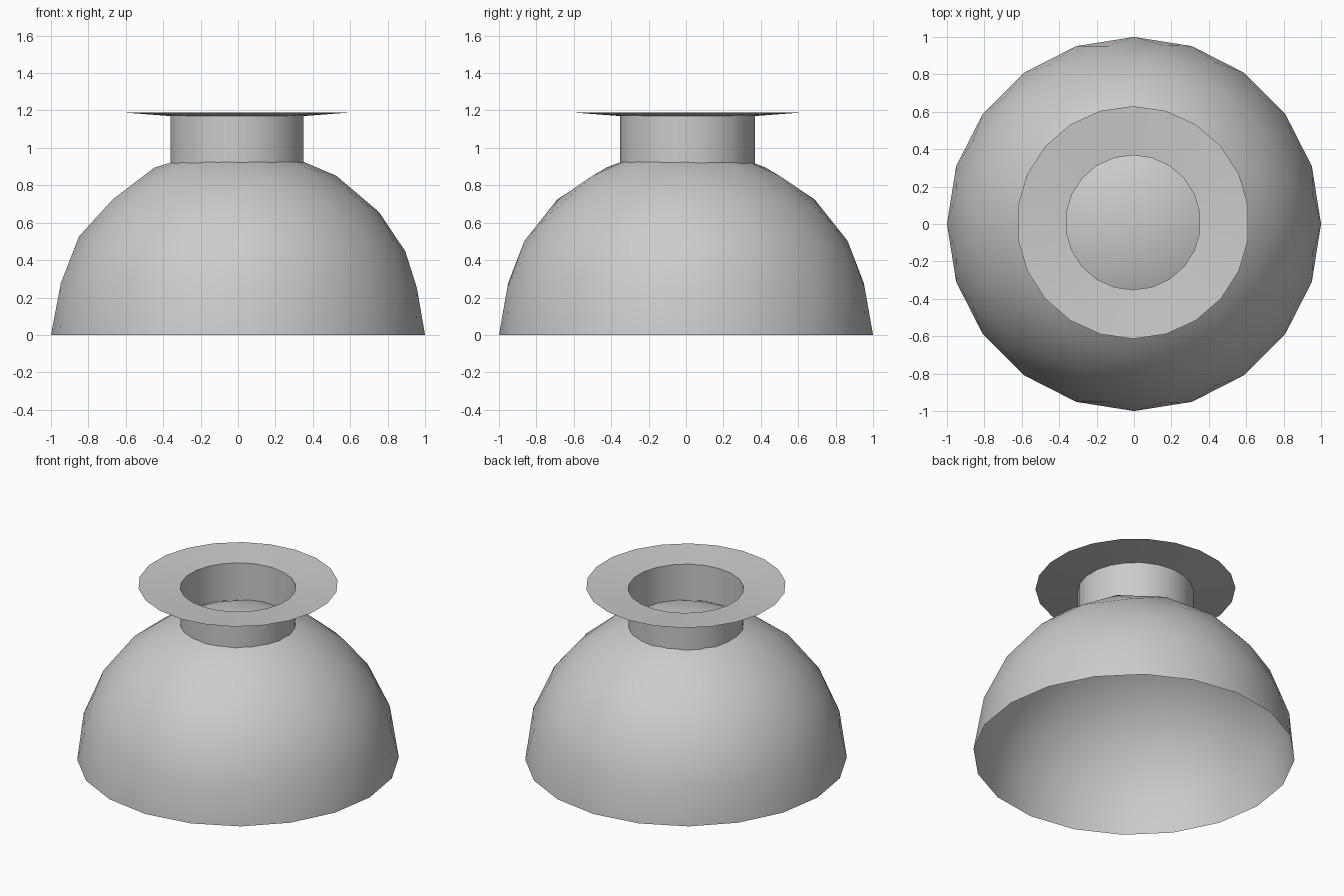
import bpy, bmesh
from math import sin, cos, pi

if "Cube" in bpy.data.objects:
    bpy.data.objects.remove(bpy.data.objects["Cube"])


def make_object(name, bm):
    mesh = bpy.data.meshes.new(name)
    bm.to_mesh(mesh)
    bm.free()
    obj = bpy.data.objects.new(name, mesh)
    bpy.context.collection.objects.link(obj)
    bpy.ops.object.select_all(action='DESELECT')
    bpy.context.view_layer.objects.active = obj
    obj.select_set(True)
    bpy.ops.object.shade_smooth_by_angle(angle=0.6)
    return obj


def lathe(name, profile, sides, cx, cy):
    """Revolve (radius, z) points into an open surface."""
    bm = bmesh.new()
    rings = [[bm.verts.new((cx + r * sin(2 * pi * i / sides),
                            cy + r * cos(2 * pi * i / sides), z))
              for i in range(sides)] for r, z in profile]
    for a, b in zip(rings, rings[1:]):
        for i in range(sides):
            j = (i + 1) % sides
            bm.faces.new((a[j], a[i], b[i], b[j]))
    return make_object(name, bm)


# Dome: upper half of an icosphere, open underneath
bm = bmesh.new()
bmesh.ops.create_icosphere(bm, subdivisions=3, radius=1)
lower = [v for v in bm.verts if v.co.z < -0.01]
bmesh.ops.delete(bm, geom=lower, context='VERTS')
make_object("dome", bm)

# Neck with a thin, slightly raised flange around its rim
lathe("neck_and_flange", [(0.36, 0.91), (0.36, 1.17), (0.622, 1.19)], 22, -0.005, 0.008)
